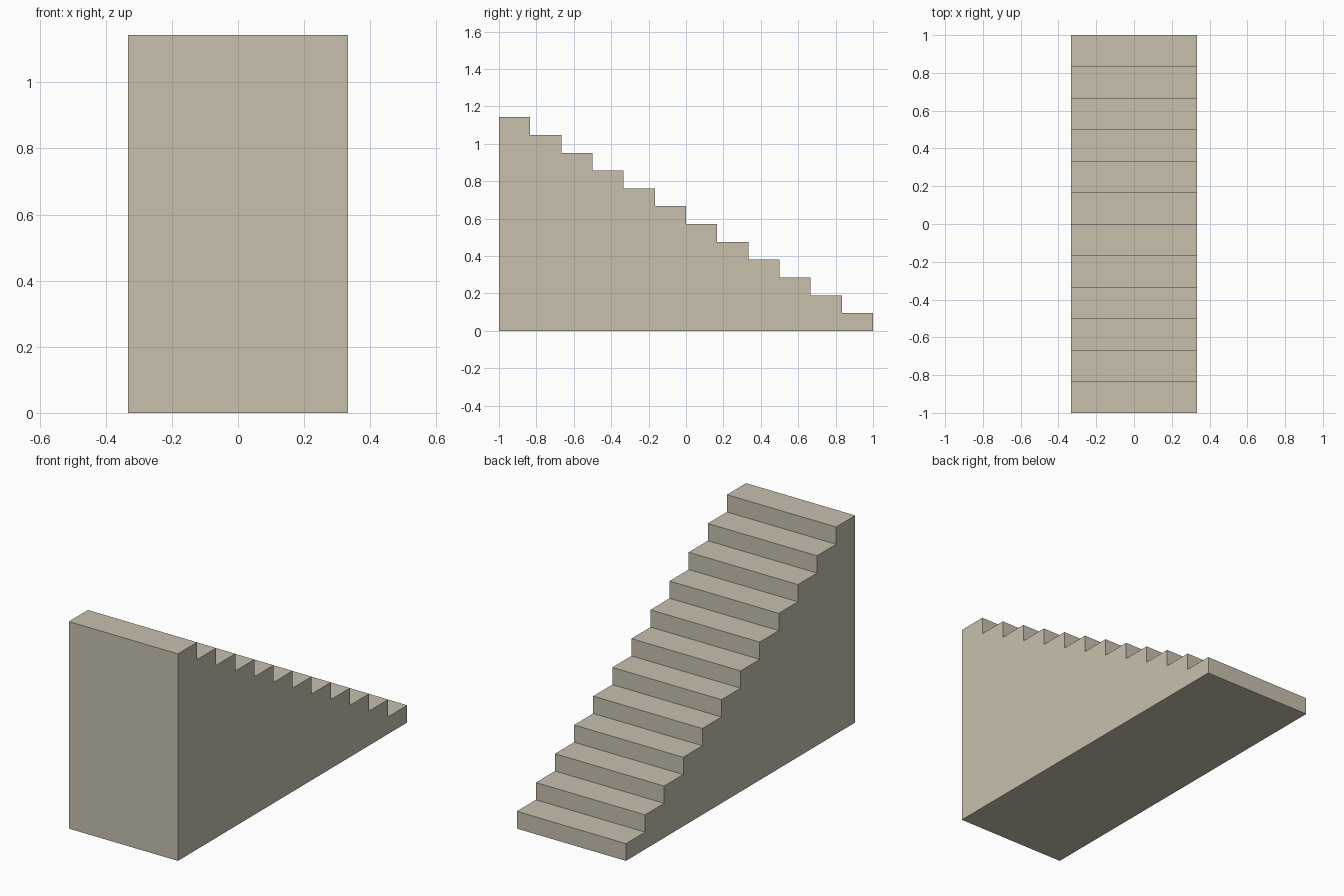
import bpy
import bmesh

if "Cube" in bpy.data.objects:
    bpy.data.objects.remove(bpy.data.objects["Cube"])

STEPS = 12
HALF_WIDTH = 1 / 3
LENGTH = 2.0
HEIGHT = 8 / 7
TREAD = LENGTH / STEPS
RISE = HEIGHT / STEPS

# Stepped side profile (y, z): the tallest step is at the front (-y)
profile = [(-1, 0), (1, 0)]
for i in range(STEPS):
    y = 1 - i * TREAD
    z = (i + 1) * RISE
    profile += [(y, z), (y - TREAD, z)]

# Extrude the profile across the width of the stairs
bm = bmesh.new()
side = bm.faces.new([bm.verts.new((-HALF_WIDTH, y, z)) for y, z in profile])
extruded = bmesh.ops.extrude_face_region(bm, geom=[side], use_keep_orig=True)
moved = [v for v in extruded["geom"] if isinstance(v, bmesh.types.BMVert)]
bmesh.ops.translate(bm, verts=moved, vec=(2 * HALF_WIDTH, 0, 0))
bmesh.ops.recalc_face_normals(bm, faces=bm.faces)

mesh = bpy.data.meshes.new("staircase")
bm.to_mesh(mesh)
bm.free()

# Single stone colour
stone = bpy.data.materials.new("beige stone")
stone.diffuse_color = (0.578, 0.527, 0.42, 1)
stone.use_nodes = True
stone.node_tree.nodes["Principled BSDF"].inputs["Base Color"].default_value = stone.diffuse_color
mesh.materials.append(stone)

staircase = bpy.data.objects.new("staircase", mesh)
bpy.context.collection.objects.link(staircase)
